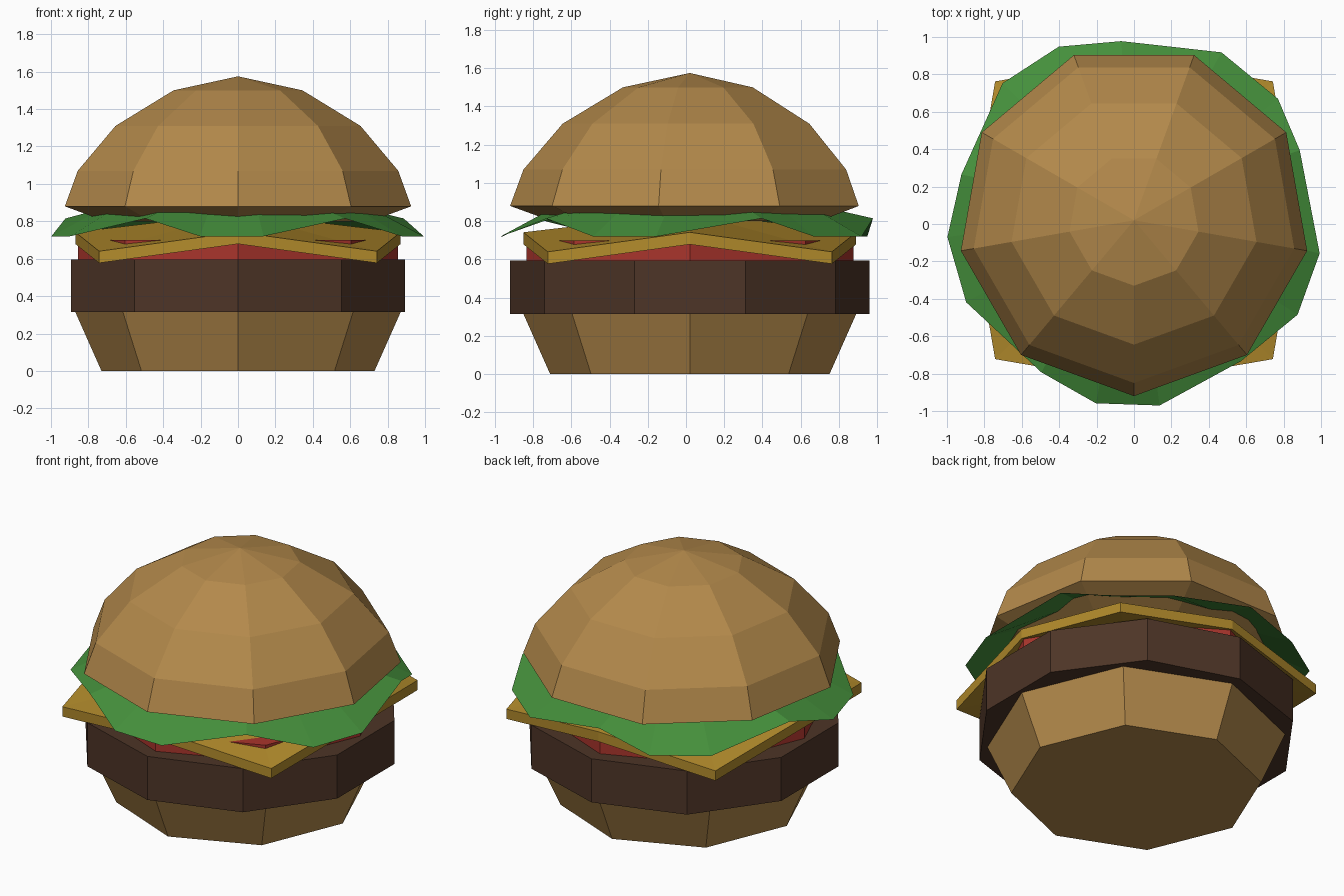
import bpy, bmesh, math

if "Cube" in bpy.data.objects:
    bpy.data.objects.remove(bpy.data.objects["Cube"])

CY = 0.02  # shared centre line of the stack


def finish(name, bm, color):
    bmesh.ops.recalc_face_normals(bm, faces=bm.faces)
    mesh = bpy.data.meshes.new(name)
    bm.to_mesh(mesh)
    bm.free()
    obj = bpy.data.objects.new(name, mesh)
    bpy.context.collection.objects.link(obj)
    mat = bpy.data.materials.get(color[0]) or bpy.data.materials.new(color[0])
    mat.diffuse_color = (*color[1], 1)
    mat.use_nodes = True
    mat.node_tree.nodes["Principled BSDF"].inputs["Base Color"].default_value = mat.diffuse_color
    mesh.materials.append(mat)
    return obj


def bridge(bm, lower, upper):
    n = len(lower)
    for i in range(n):
        j = (i + 1) % n
        bm.faces.new((lower[i], lower[j], upper[j], upper[i]))


def lathe(name, sides, profile, color, apex=None):
    """Low-poly solid from (radius, z) rings; first corner faces the front."""
    bm = bmesh.new()
    rings = []
    for r, z in profile:
        angles = [-math.pi / 2 + 2 * math.pi * i / sides for i in range(sides)]
        rings.append([bm.verts.new((r * math.cos(a), CY + r * math.sin(a), z)) for a in angles])
    for lower, upper in zip(rings, rings[1:]):
        bridge(bm, lower, upper)
    bm.faces.new(rings[0][::-1])
    if apex is None:
        bm.faces.new(rings[-1])
    else:
        tip = bm.verts.new((0, CY, apex))
        top = rings[-1]
        for i in range(sides):
            bm.faces.new((top[i], top[(i + 1) % sides], tip))
    return finish(name, bm, color)


BUN = ("bun_brown", (0.45, 0.25, 0.07))
MEAT = ("meat_brown", (0.075, 0.035, 0.02))
RED = ("tomato_red", (0.40, 0.035, 0.025))
YELLOW = ("cheese_yellow", (0.45, 0.26, 0.025))
GREEN = ("lettuce_green", (0.06, 0.28, 0.045))

# Solid round layers
lathe("bottom_bun", 8, [(0.73, 0), (0.87, 0.315)], BUN)
lathe("patty", 10, [(0.94, 0.315), (0.94, 0.595)], MEAT)
lathe("tomato", 8, [(0.855, 0.595), (0.855, 0.70)], RED)
lathe("top_bun", 9, [(0.72, 0.80), (0.94, 0.88), (0.87, 1.07), (0.665, 1.31), (0.35, 1.50)],
      BUN, apex=1.575)

# Cheese slice: raised middle, drooping corners, straight-down thickness
bm = bmesh.new()
layers = []
for drop in (0.063, 0):
    ring = []
    for i in range(8):
        a = i * math.pi / 4
        r, z = ((0.87, 0.742), (1.05, 0.64))[i % 2]
        ring.append(bm.verts.new((r * math.cos(a), CY + r * math.sin(a), z - drop)))
    mid = bm.verts.new((0, CY, 0.845 - drop))
    for i in range(8):
        bm.faces.new((ring[i], ring[(i + 1) % 8], mid))
    layers.append(ring)
bridge(bm, *layers)
finish("cheese", bm, YELLOW)

# Lettuce frill: five waves of one high and two low points, tucked into the bun
outline = [(-52, 0.93), (-29, 1.0), (-9, 1.005), (24, 0.97), (41, 1.02),
           (63, 1.03), (94, 0.98), (113, 1.03), (133, 1.03), (164, 0.96),
           (184, 1.0), (205, 0.99), (238, 0.935), (258, 0.98), (278, 0.98)]
bm = bmesh.new()
outer, inner = [], []
for i, (deg, r) in enumerate(outline):
    c, s = math.cos(math.radians(deg)), math.sin(math.radians(deg))
    outer.append(bm.verts.new((r * c, r * s, 0.815 if i % 3 == 0 else 0.72)))
    inner.append(bm.verts.new((0.72 * c, CY + 0.72 * s, 0.87)))
bridge(bm, outer, inner)
finish("lettuce", bm, GREEN)
